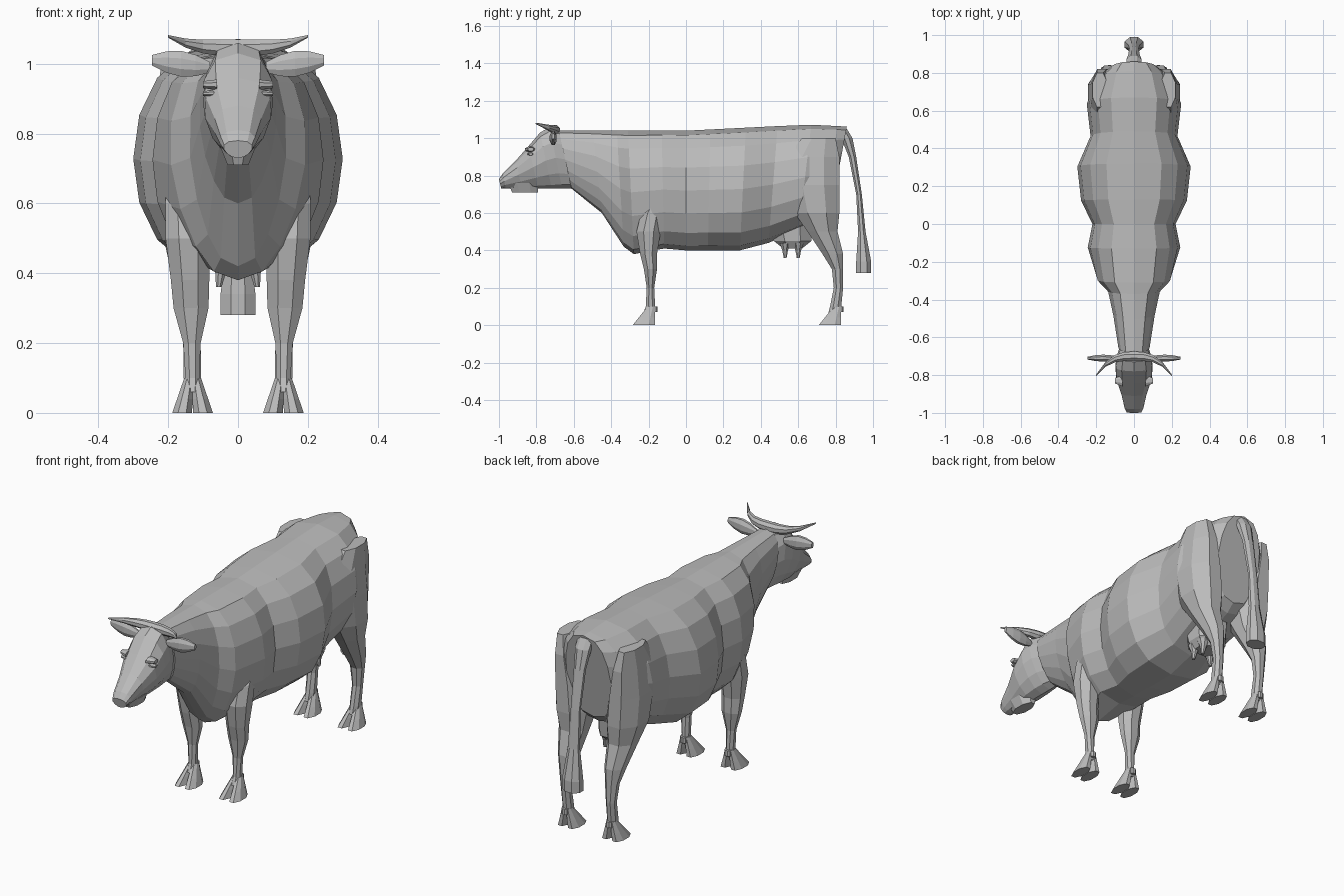
import bpy
import bmesh
import math

default_cube = bpy.data.objects.get("Cube")
if default_cube:
    bpy.data.objects.remove(default_cube, do_unlink=True)

# Single matte colour for the whole animal
HIDE_GREY = (0.5, 0.5, 0.5, 1)
hide_material = bpy.data.materials.new("plain_grey")
hide_material.use_nodes = True
hide_material.diffuse_color = HIDE_GREY
shader = hide_material.node_tree.nodes["Principled BSDF"]
shader.inputs["Base Color"].default_value = HIDE_GREY
shader.inputs["Roughness"].default_value = 0.8


def loft(name, rings):
    """Skin a list of equal-length point rings and cap both ends."""
    bm = bmesh.new()
    layers = [[bm.verts.new(point) for point in ring] for ring in rings]
    count = len(layers[0])
    for lower, upper in zip(layers, layers[1:]):
        for i in range(count):
            j = (i + 1) % count
            bm.faces.new((lower[i], lower[j], upper[j], upper[i]))
    bm.faces.new(layers[0])
    bm.faces.new(layers[-1])
    bmesh.ops.recalc_face_normals(bm, faces=bm.faces)
    mesh = bpy.data.meshes.new(name)
    bm.to_mesh(mesh)
    bm.free()
    mesh.materials.append(hide_material)
    part = bpy.data.objects.new(name, mesh)
    bpy.context.collection.objects.link(part)
    return part


def barrel_ring(steps, top, bottom, width, taper):
    """Boxy oval hung between a top and a bottom (y, z) point, narrower below by taper."""
    half = []
    for i in range(steps + 1):
        angle = math.pi * i / steps
        t = (1 - math.cos(angle)) / 2
        x = width * abs(math.sin(angle)) ** 0.75 * (1 - taper * t * t)
        y, z = [a + (b - a) * t for a, b in zip(top, bottom)]
        half.append((x, y, z))
    mirrored = [(-x, y, z) for x, y, z in reversed(half[1:-1])]
    return half + mirrored


def octagon():
    """Unit directions of a flat-sided octagon."""
    angles = [math.pi * (i + 0.5) / 4 for i in range(8)]
    reach = 1 / math.cos(math.pi / 8)
    return [(reach * math.cos(a), reach * math.sin(a)) for a in angles]


def column(name, side, sections):
    """Upright form from sections of x, z, y, half depth and half width."""
    rings = []
    for x, z, y, depth, width in sections:
        rings.append([(side * (x + width * u), y + depth * v, z) for u, v in octagon()])
    return loft(name, rings)


def sideways(name, side, sections):
    """Form reaching out along x from sections of x, y, z, half depth and half height."""
    rings = []
    for x, y, z, depth, height in sections:
        rings.append([(side * x, y + depth * u, z + height * v) for u, v in octagon()])
    return loft(name, rings)


# Barrel, rump, chest and neck: y, belly height, half width
body_sections = [
    (0.86, 0.6, 0.13),
    (0.81, 0.56, 0.19),
    (0.67, 0.51, 0.25),
    (0.49, 0.44, 0.23),
    (0.32, 0.4, 0.3),
    (0.13, 0.4, 0.28),
    (0, 0.4, 0.22),
    (-0.13, 0.41, 0.245),
    (-0.31, 0.38, 0.21),
    (-0.37, 0.42, 0.15),
    (-0.5, 0.6, 0.12),
    (-0.68, 0.73, 0.09),
]
body_rings = []
for y, belly, width in body_sections:
    back = 1.04 + 0.05 * min(max(y, 0), 1.3 - y)
    brisket = 0.35 if y < -0.2 else 0
    body_rings.append(barrel_ring(8, (y, back), (y * 0.9, belly), width, brisket))
loft("body", body_rings)

# Head from poll to nose: y, top height, half width
head_sections = [
    (-0.67, 1.04, 0.08),
    (-0.73, 1.06, 0.1),
    (-0.78, 1.03, 0.11),
    (-0.84, 0.96, 0.105),
    (-0.91, 0.88, 0.076),
    (-0.98, 0.81, 0.056),
    (-1, 0.78, 0.045),
]
head_rings = []
for y, top, width in head_sections:
    throat = y + (top - 0.72) / 5
    head_rings.append(barrel_ring(6, (y, top), (throat, 0.73), width, 0.4))
loft("head", head_rings)

# Lower jaw, set back from the muzzle
column("lower_jaw", 1, [(0, 0.76, -0.87, 0.08, 0.05), (0, 0.71, -0.86, 0.07, 0.03)])

# Tail with a wider tuft at the end: z, y, half depth
tail_sections = [
    (1.05, 0.83, 0.03),
    (1, 0.86, 0.03),
    (0.9, 0.89, 0.02),
    (0.7, 0.925, 0.015),
    (0.5, 0.94, 0.02),
    (0.34, 0.95, 0.04),
    (0.28, 0.95, 0.04),
]
column("tail", 1, [(0, z, y, depth, depth + 0.01) for z, y, depth in tail_sections])

# Udder
column("udder", 1, [
    (0, 0.54, 0.56, 0.12, 0.09),
    (0, 0.45, 0.57, 0.1, 0.085),
    (0, 0.41, 0.57, 0.05, 0.06),
])

# Leg outlines down to the fetlock: z, y, half depth, half width
leg_sections = {
    "front": [
        (0.68, -0.15, 0.03, 0.05),
        (0.6, -0.18, 0.06, 0.06),
        (0.5, -0.2, 0.065, 0.065),
        (0.38, -0.2, 0.045, 0.055),
        (0.3, -0.19, 0.035, 0.05),
        (0.2, -0.19, 0.02, 0.025),
        (0.1, -0.19, 0.025, 0.02),
        (0.06, -0.2, 0.03, 0.02),
    ],
    "hind": [
        (1, 0.71, 0.09, 0.04),
        (0.9, 0.68, 0.14, 0.06),
        (0.75, 0.68, 0.14, 0.085),
        (0.6, 0.7, 0.12, 0.09),
        (0.5, 0.73, 0.08, 0.07),
        (0.38, 0.785, 0.055, 0.05),
        (0.3, 0.81, 0.03, 0.035),
        (0.2, 0.815, 0.025, 0.025),
        (0.1, 0.8, 0.03, 0.025),
        (0.06, 0.79, 0.03, 0.02),
    ],
}
quarters = [i / 4 for i in range(5)]

for label, side in (("left", 1), ("right", -1)):
    for leg, sections in leg_sections.items():
        # Legs lean outward as they rise
        column(f"{label}_{leg}_leg", side, [
            (0.13 + z * z / 20, z, y, depth, width) for z, y, depth, width in sections
        ])
        fetlock, ankle, depth, width = sections[-2]
        heel = ankle + depth
        # Cloven hoof: two toes spreading toward the ground
        for toe, out in (("inner", -1), ("outer", 1)):
            toe_sections = []
            for z in (fetlock, 0.04, 0):
                drop = fetlock - z
                length = 0.02 + drop * 0.4
                x = 0.13 + out * (0.01 + drop / 5)
                toe_sections.append((x, z, heel - length, length, 0.014 + drop / 7))
            column(f"{label}_{leg}_{toe}_toe", side, toe_sections)
        # Dewclaw behind the pastern
        column(f"{label}_{leg}_dewclaw", side, [
            (0.13, z, heel, 0.012, 0.016) for z in (fetlock, 0.07)
        ])

    # Teats
    for place, y in (("front", 0.53), ("rear", 0.6)):
        column(f"{label}_{place}_teat", side, [
            (0.05, 0.44, y, 0.03, 0.03),
            (0.05, 0.4, y, 0.015, 0.015),
            (0.055, 0.36, y, 0.008, 0.008),
        ])

    # Horn, curving outward then forward and up
    horn_sections = []
    for t in quarters:
        curl = t ** 3
        radius = 0.025 * (1 - 0.85 * t * t)
        horn_sections.append((t / 5, -0.7 - curl / 10, 1.045 + curl / 30, radius, radius))
    sideways(f"{label}_horn", side, horn_sections)

    # Ear, a drooping leaf
    ear_sections = []
    for t in quarters:
        height = 0.015 + 0.022 * math.sin(math.pi * t)
        ear_sections.append((0.08 + t / 6, -0.71, 0.99 + t / 50, height / 2, height))
    sideways(f"{label}_ear", side, ear_sections)

    # Eye under a small brow
    for feature, z, length in (("eye", 0.915, 0.02), ("brow", 0.94, 0.03)):
        sideways(f"{label}_{feature}", side, [
            (0.06, -0.83, z, length, length / 2),
            (0.1, -0.83, z, length / 2, length / 3),
        ])
